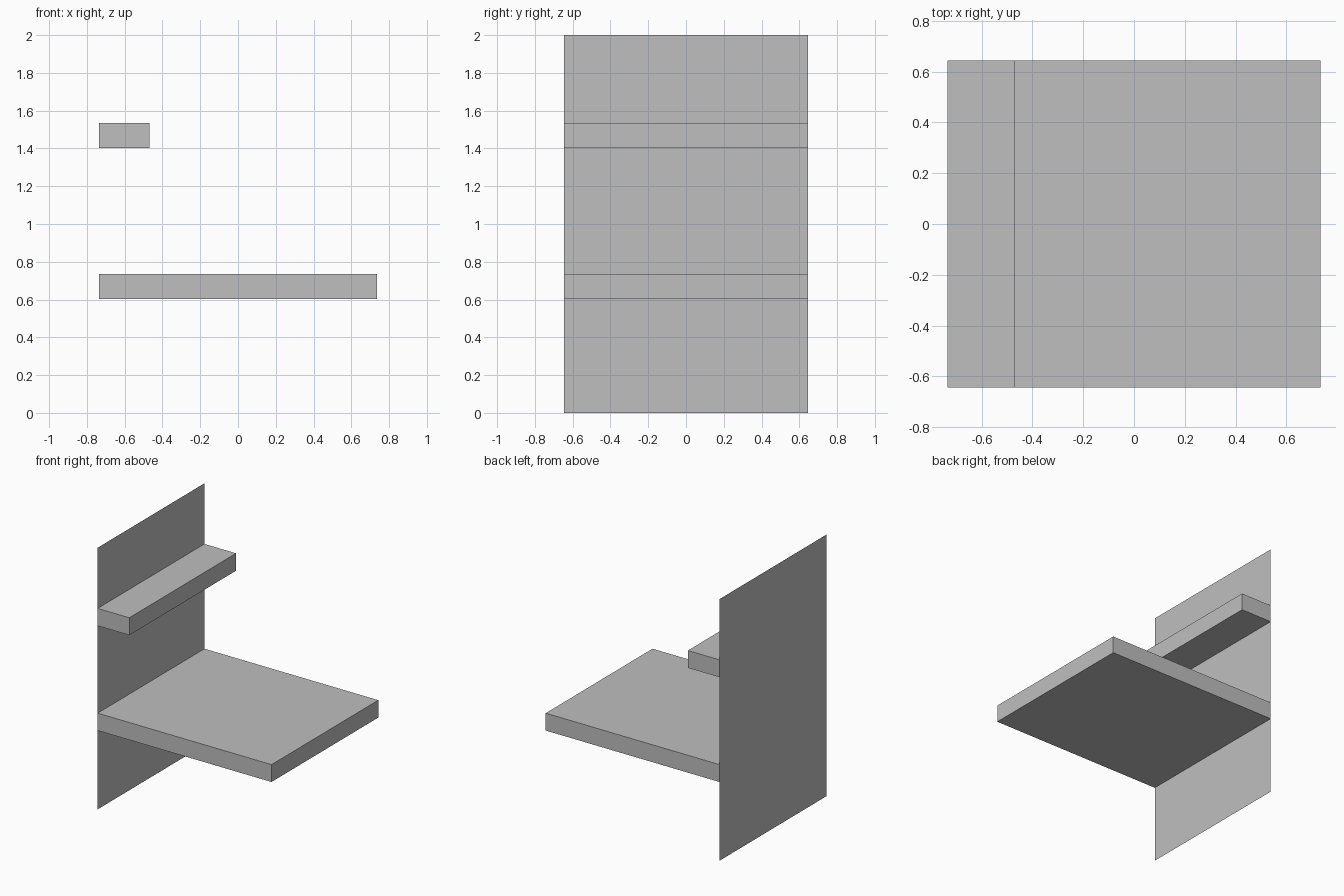
import bpy
import bmesh
from mathutils import Matrix, Vector

if "Cube" in bpy.data.objects:
    bpy.data.objects.remove(bpy.data.objects["Cube"], do_unlink=True)

HALF_X, HALF_Y, HEIGHT = 0.735, 0.645, 2.0
BOARD = 0.133  # thickness of both boards

grey = bpy.data.materials.new("plain grey")
grey.use_nodes = True
colour = (0.52, 0.52, 0.52, 1.0)
grey.diffuse_color = colour
grey.node_tree.nodes["Principled BSDF"].inputs["Base Color"].default_value = colour


def finish(name, bm):
    mesh = bpy.data.meshes.new(name)
    bm.to_mesh(mesh)
    bm.free()
    mesh.materials.append(grey)
    obj = bpy.data.objects.new(name, mesh)
    bpy.context.collection.objects.link(obj)
    return obj


def board(name, depth, bottom):
    """Full-width board reaching out from the back panel."""
    bm = bmesh.new()
    place = Matrix.Translation((-HALF_X + depth / 2, 0, bottom + BOARD / 2))
    size = Matrix.Diagonal((depth, 2 * HALF_Y, BOARD, 1))
    bmesh.ops.create_cube(bm, size=1, matrix=place @ size)
    return finish(name, bm)


# Thin upright panel
bm = bmesh.new()
corners = [(-HALF_Y, 0), (HALF_Y, 0), (HALF_Y, HEIGHT), (-HALF_Y, HEIGHT)]
bm.faces.new([bm.verts.new(Vector((-HALF_X, y, z))) for y, z in corners])
finish("back_panel", bm)

# Deep desk board and shallow shelf above it
board("desk_top", 2 * HALF_X, 0.602)
board("upper_shelf", 0.267, 1.403)
